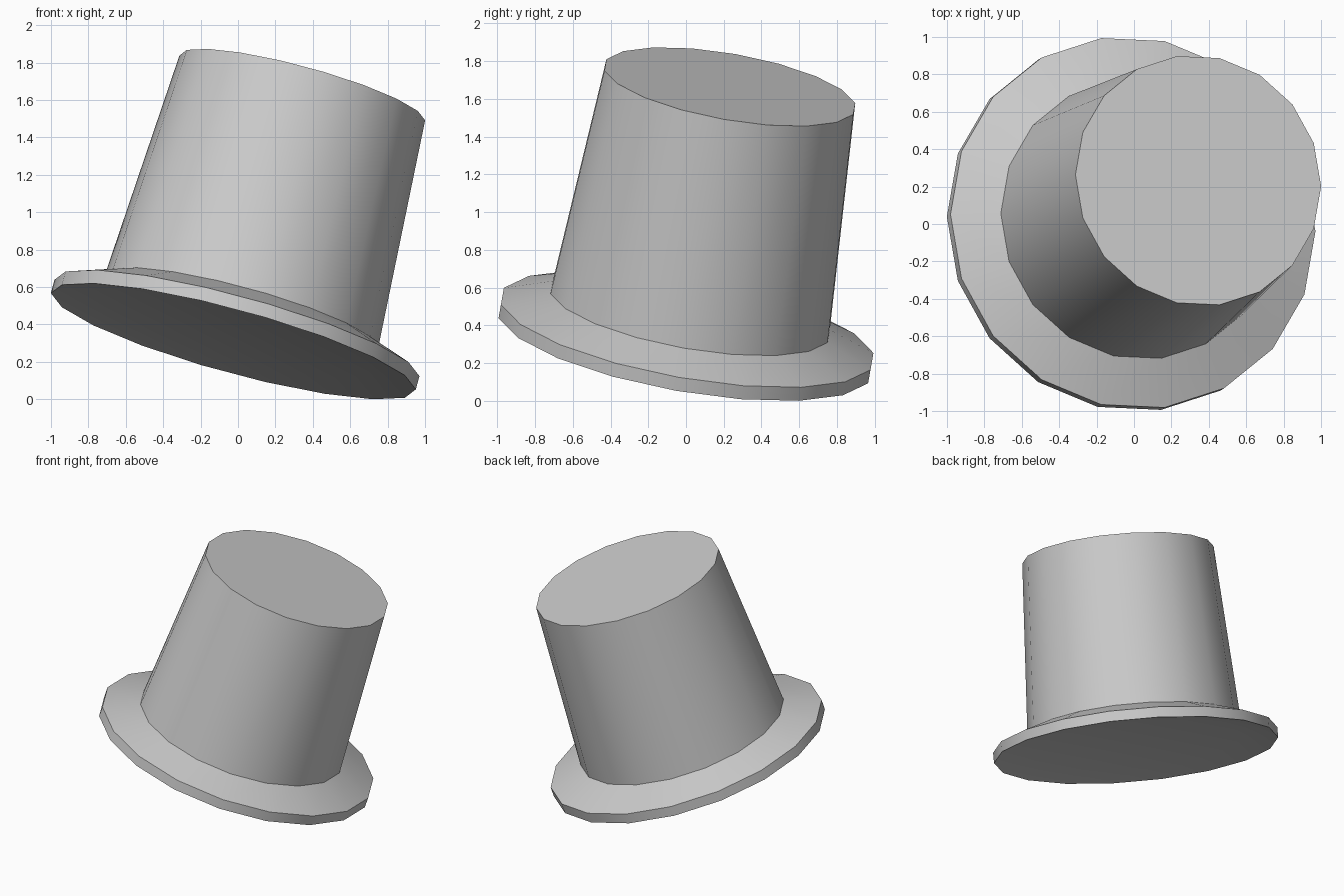
import bpy, bmesh
from math import sin, cos, pi, radians
from mathutils import Matrix, Vector

if "Cube" in bpy.data.objects:
    bpy.data.objects.remove(bpy.data.objects["Cube"])

SIDES = 18
# (radius, height) along the hat's axis, from underside to flat crown top
PROFILE = [
    (0.757, 0.04),   # shallow recess under the hat
    (1.01, 0.0),     # lower brim edge
    (1.01, 0.075),   # upper brim edge
    (0.757, 0.17),   # foot of the crown
    (0.68, 1.424),   # top of the crown
]

bm = bmesh.new()
rings = [[bm.verts.new((r * cos(2 * pi * i / SIDES), r * sin(2 * pi * i / SIDES), h))
          for i in range(SIDES)] for r, h in PROFILE]

# walls and caps
for a, b in zip(rings, rings[1:]):
    for i in range(SIDES):
        j = (i + 1) % SIDES
        bm.faces.new((a[i], a[j], b[j], b[i]))
bm.faces.new(rings[0][::-1])
bm.faces.new(rings[-1])

# tilt the hat, then centre it and stand it on the ground
bm.transform(Matrix.Rotation(radians(-10), 4, 'X') @ Matrix.Rotation(radians(15), 4, 'Y'))
lo = Vector([min(v.co[k] for v in bm.verts) for k in range(3)])
hi = Vector([max(v.co[k] for v in bm.verts) for k in range(3)])
mid = (lo + hi) / 2
bm.transform(Matrix.Translation((-mid.x, -mid.y, -lo.z)))
bmesh.ops.recalc_face_normals(bm, faces=bm.faces[:])

mesh = bpy.data.meshes.new("top_hat")
bm.to_mesh(mesh)
bm.free()
hat = bpy.data.objects.new("top_hat", mesh)
bpy.context.collection.objects.link(hat)

# smooth sides, crisp rims
bpy.context.view_layer.objects.active = hat
hat.select_set(True)
bpy.ops.object.shade_smooth_by_angle(angle=radians(30))
